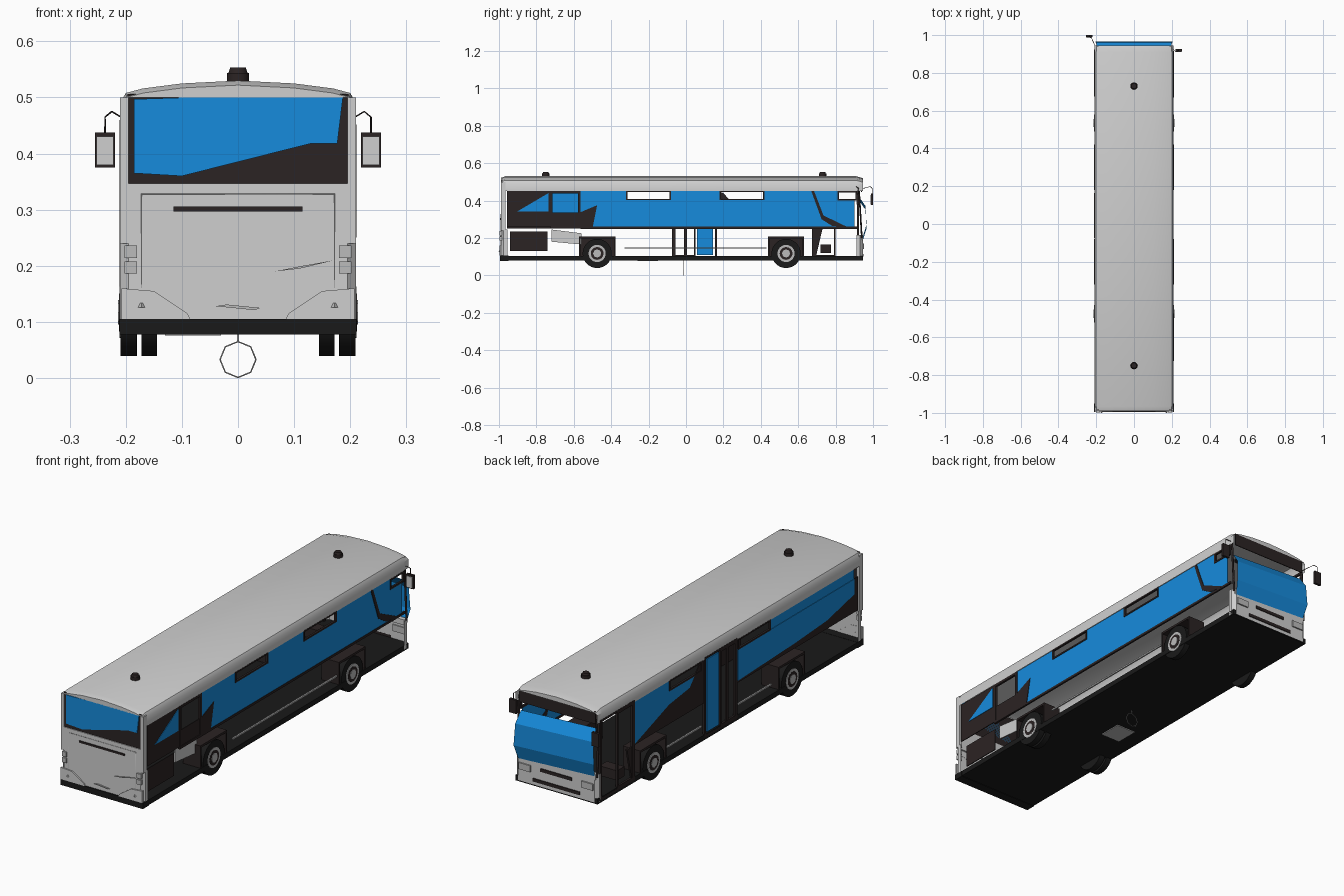
import bpy, bmesh, math
from mathutils import Vector, Matrix

cube = bpy.data.objects.get("Cube")
if cube:
    bpy.data.objects.remove(cube, do_unlink=True)


def material(name, colour):
    mat = bpy.data.materials.new(name)
    mat.use_nodes = True
    mat.diffuse_color = (*colour, 1)
    mat.node_tree.nodes["Principled BSDF"].inputs["Base Color"].default_value = (*colour, 1)
    return mat


grey = material("body grey", (.62, .62, .62))
dark = material("dark trim", (.024, .017, .017))
blue = material("blue glass", (.008, .26, .72))
rubber = material("black rubber", (.01, .01, .01))
silver = material("silver metal", (.5, .5, .5))


def finish(name, bm, mat, smooth=False):
    bmesh.ops.recalc_face_normals(bm, faces=bm.faces)
    mesh = bpy.data.meshes.new(name)
    bm.to_mesh(mesh)
    bm.free()
    mesh.materials.append(mat)
    ob = bpy.data.objects.new(name, mesh)
    bpy.context.collection.objects.link(ob)
    if smooth:
        bpy.ops.object.select_all(action='DESELECT')
        ob.select_set(True)
        bpy.context.view_layer.objects.active = ob
        bpy.ops.object.shade_smooth_by_angle(angle=math.radians(35))
    return ob


def box(name, mat, x, y, z):
    """Box from three (low, high) ranges."""
    bm = bmesh.new()
    bmesh.ops.create_cube(bm, size=1)
    for v in bm.verts:
        v.co = [(a + b) / 2 + c * (b - a) for (a, b), c in zip((x, y, z), v.co)]
    return finish(name, bm, mat)


def slab(name, mat, axis, place, points, thick=.004):
    """Flat outline across axis x (points are y, z) or axis y (points are x, z)."""
    bm = bmesh.new()
    start, end = place - thick / 2, place + thick / 2
    put = (lambda d, a, b: (d, a, b)) if axis == "x" else (lambda d, a, b: (a, d, b))
    face = bm.faces.new([bm.verts.new(put(start, a, b)) for a, b in points])
    out = bmesh.ops.extrude_face_region(bm, geom=[face])["geom"]
    moved = [g for g in out if isinstance(g, bmesh.types.BMVert)]
    bmesh.ops.translate(bm, verts=moved, vec=put(end - start, 0, 0))
    return finish(name, bm, mat)


def rect(a, b, c, d):
    return [(a, c), (b, c), (b, d), (a, d)]


def frame(name, mat, x, y, z, w=.008):
    """Rectangular frame on a side wall."""
    for part, yy, zz in (("rear", (y[0], y[0] + w), z), ("fore", (y[1] - w, y[1]), z),
                         ("sill", y, (z[0], z[0] + w)), ("head", y, (z[1] - w, z[1]))):
        box(f"{name}_{part}", mat, (x - .005, x + .005), yy, zz)


def cylinder(name, mat, centre, r1, r2, depth, axis="x", sides=24):
    bm = bmesh.new()
    turn = Matrix.Rotation(math.pi / 2, 4, "Y") if axis == "x" else Matrix()
    bmesh.ops.create_cone(bm, cap_ends=True, segments=sides, radius1=r1, radius2=r2,
                          depth=depth, matrix=Matrix.Translation(centre) @ turn)
    return finish(name, bm, mat, True)


def rod(name, mat, points, radius):
    curve = bpy.data.curves.new(name, "CURVE")
    curve.dimensions = "3D"
    curve.bevel_depth, curve.bevel_resolution = radius, 1
    line = curve.splines.new("POLY")
    line.points.add(len(points) - 1)
    for p, co in zip(line.points, points):
        p.co = (*co, 1)
    curve.materials.append(mat)
    ob = bpy.data.objects.new(name, curve)
    bpy.context.collection.objects.link(ob)
    return ob


def wrap(name, mat, end, low, high):
    """Bumper shell: rounded U in plan, running round one end of the body."""
    inner, tip = end * .955, end * .99
    plan = [(-.21, inner), (-.21, tip - end * .015), (-.195, tip)]
    plan += [(-a, b) for a, b in reversed(plan)]
    bm = bmesh.new()
    rows = [[bm.verts.new((a, b, h)) for a, b in plan] for h in (low, high)]
    for i in range(len(plan) - 1):
        bm.faces.new((rows[0][i], rows[0][i + 1], rows[1][i + 1], rows[1][i]))
    return finish(name, bm, mat, True)


# Roof shell, lofted along the body with softly dropped ends
half = [(.21, .45), (.21, .49), (.2, .508), (.17, .516), (.1, .525)]
arch = half + [(0, .53)] + [(-a, b) for a, b in reversed(half)]
bm = bmesh.new()
rows = []
for y, drop in ((-.99, .008), (-.965, 0), (.91, 0), (.945, .01)):
    rows.append([bm.verts.new((a * (1 - drop), y, b - drop * (b > .5))) for a, b in arch])
for one, two in zip(rows, rows[1:]):
    for i in range(len(arch) - 1):
        bm.faces.new((one[i], one[i + 1], two[i + 1], two[i]))
for row in (rows[0], rows[-1]):
    bm.faces.new(row[2:-2])
finish("roof", bm, grey, True)
for name, y in (("front", .73), ("rear", -.75)):
    cylinder(name + "_roof_vent_base", dark, (0, y, .534), .02, .02, .02, "z", 12)
    cylinder(name + "_roof_vent_cap", dark, (0, y, .547), .018, .014, .012, "z", 12)

# Floor
box("floor", rubber, (-.21, .21), (-.985, .945), (.08, .104))
box("floor_hatch", silver, (-.13, -.03), (-.26, -.15), (.076, .08))
ring = [(.032 * math.cos(i * math.pi / 4), -.015, .033 + .032 * math.sin(i * math.pi / 4))
        for i in range(9)]
rod("underfloor_ring", silver, ring, .0015)
rod("ring_stem", silver, [(0, -.015, .066), (0, -.015, .08)], .002)

# Rear wall, window and lamps
wrap("rear_wall", grey, -1, .104, .245)
box("rear_wall_upper", grey, (-.208, .208), (-.99, -.982), (.24, .347))
box("rear_bumper", rubber, (-.211, .211), (-.995, -.95), (.078, .105))
slab("rear_window_surround", dark, "y", -.984, rect(-.197, .197, .345, .506))
slab("rear_window", blue, "y", -.986, [(-.185, .365), (-.1, .36), (.13, .418), (.177, .418),
     (.187, .5), (.1, .506), (-.185, .497)], .008)
slab("rear_slot", dark, "y", -.991, rect(-.115, .115, .297, .306), .006)
slab("rear_handle", silver, "y", -.992, [(.065, .19), (.11, .195), (.172, .21), (.11, .199)], .006)
slab("rear_badge_recess", silver, "y", -.992, [(-.04, .128), (.03, .121), (.04, .125), (-.02, .131)], .006)
rod("rear_hatch_seam", silver, [(-.172, -.991, .16), (-.172, -.991, .328), (.172, -.991, .328),
    (.172, -.991, .16)], .001)
for side, s in (("left", 1), ("right", -1)):
    box(side + "_rear_pillar", grey, sorted((s * .195, s * .21)), (-.99, -.965), (.24, .5))
    slab(side + "_bumper_corner", grey, "y", -.992, [(s * .085, .105), (s * .09, .115),
         (s * .15, .155), (s * .208, .16), (s * .208, .105)], .008)
    cylinder(side + "_reflector", silver, (s * .172, -.994, .13), .008, .004, .008, "z", 4)
    for z in (.197, .225):
        box(side + "_rear_lamp", silver, sorted((s * .18, s * .202)), (-.997, -.985), (z - .011, z + .011))

# Front fascia, sign and tilted windscreen
wrap("front_fascia", grey, .955, .085, .215)
box("front_fascia_top", grey, (-.2, .2), (.925, .945), (.19, .215))
slab("destination_sign", dark, "y", .938, rect(-.195, .195, .445, .503))
slab("front_grille", dark, "y", .947, rect(-.08, .08, .155, .17))
slab("front_lower_slot", dark, "y", .947, rect(-.12, .12, .1, .115))
bm = bmesh.new()
edges = [(.925, .42, .195), (.96, .37, .2), (.965, .27, .205), (.945, .205, .195)]
rows = [[bm.verts.new((w, y, z - .02 * (w > 0))), bm.verts.new((-w, y, z))] for y, z, w in edges]
for one, two in zip(rows, rows[1:]):
    bm.faces.new((one[0], one[1], two[1], two[0]))
finish("windscreen", bm, blue)
for s, side in ((1, "left"), (-1, "right")):
    rod(side + "_front_pillar", dark, [(s * .203, .94, .2), (s * .203, .925, .46)], .005)
    box(side + "_headlamp", silver, sorted((s * .13, s * .19)), (.94, .952), (.14, .17))

# Windows on the left side
X = .206
slab("left_rear_panel", dark, "x", X, rect(-.957, -.725, .26, .45))
slab("left_rear_quarter_glass", blue, "x", X, [(-.905, .34), (-.735, .34), (-.735, .44)], .008)
frame("left_hatch_frame", dark, X, (-.725, -.565), (.25, .45), .012)
slab("left_hatch_lower_panel", dark, "x", X, rect(-.725, -.565, .25, .335))
slab("left_window_wedge", dark, "x", X, [(-.57, .25), (-.5, .25), (-.475, .375), (-.57, .335)], .009)
slab("left_window_band", blue, "x", X, rect(-.565, .9, .26, .405))
slab("left_window_sill", dark, "x", X, rect(-.565, .92, .249, .26), .008)
slab("left_driver_diagonal", dark, "x", X, [(.67, .45), (.685, .45), (.735, .32), (.87, .255),
     (.78, .265), (.725, .3)], .009)
slab("left_driver_glass_top", blue, "x", X, rect(.67, .81, .405, .45))
frame("left_driver_opening", dark, X, (.81, .915), (.4, .45))
slab("left_box_panel", dark, "x", .19, rect(-.94, -.74, .13, .235))
slab("left_step_panel", grey, "x", .18, [(-.72, .18), (-.56, .165), (-.56, .225), (-.72, .245)])

# Windows on the right side
slab("right_front_panel", dark, "x", -X, [(.68, .25), (.165, .25), (.165, .45), (.2, .44),
     (.27, .36), (.42, .34)])
slab("right_front_glass", blue, "x", -X, [(.68, .25), (.42, .34), (.27, .36), (.23, .405), (.68, .405)])
slab("right_rear_panel", dark, "x", -X, rect(-.957, -.07, .25, .405))
slab("right_rear_glass", blue, "x", -X, [(-.08, .26), (-.5, .275), (-.73, .29), (-.93, .335),
     (-.93, .405), (-.08, .405)], .008)

# Upper window band with open vents on both sides
bands = {"left": (X, [(-.565, -.32), (-.08, .18), (.42, .67)]),
         "right": (-X, [(-.93, -.32), (.42, .68)])}
for side, (x, spans) in bands.items():
    for y in spans:
        slab(side + "_upper_glass", blue, "x", x, rect(*y, .404, .45))
    for y in ((-.32, -.08), (.18, .42)):
        frame(side + "_vent_frame", dark, x, y, (.402, .452), .007)

# Doors on the right side
frame("middle_door_frame", dark, -X, (-.075, .165), (.09, .46), .01)
frame("middle_door_rear_leaf", dark, -X, (-.065, .05), (.1, .45), .008)
slab("middle_door_glass", blue, "x", -X, rect(.06, .145, .11, .445), .008)
slab("middle_door_post", dark, "x", -X, rect(-.01, .005, .1, .45), .008)
frame("front_door_frame", dark, -X, (.675, .925), (.09, .46), .01)
frame("front_door_leaf", dark, -X, (.685, .8), (.1, .45), .008)
slab("front_door_wedge", dark, "x", -X, [(.68, .25), (.73, .25), (.695, .1), (.68, .1)], .008)
box("front_step_box", dark, (-.19, -.1), (.72, .775), (.12, .165))

# Wheels, wheel boxes and side rails
for side, s in (("left", 1), ("right", -1)):
    for axle, y, rows in (("rear", -.475, (.195, .158)), ("front", .535, (.194,))):
        name = f"{side}_{axle}"
        for x in rows:
            cylinder(name + "_tyre", rubber, (s * x, y, .117), .078, .078, .028, sides=28)
        cylinder(name + "_rim", silver, (s * .196, y, .117), .046, .046, .03)
        cylinder(name + "_rim_recess", dark, (s * .1965, y, .117), .034, .034, .031)
        cylinder(name + "_hub", silver, (s * .197, y, .117), .022, .022, .034, sides=8)
        low, high = y - .093, y + .093
        box(name + "_box_inner", dark, sorted((s * .12, s * .135)), (low, high), (.085, .205))
        box(name + "_box_top", dark, sorted((s * .12, s * .208)), (low, high), (.197, .207))
        for end in (low, high):
            box(name + "_box_end", dark, sorted((s * .12, s * .208)), (end - .004, end + .004), (.085, .207))
    for y in ((-.33, -.09), (.18, .43)):
        box(side + "_side_rail", silver, sorted((s * .2, s * .207)), y, (.143, .15))
box("left_middle_rail", silver, (.2, .207), (-.09, .18), (.143, .15))

# Mirrors on thin arms
for side, s, y in (("left", 1, .92), ("right", -1, .995)):
    span = sorted((s * .219, s * .255))
    box(side + "_mirror", dark, span, (y - .006, y + .006), (.375, .438))
    slab(side + "_mirror_glass", grey, "y", y - .007, rect(span[0] + .003, span[1] - .003, .38, .43))
    rod(side + "_mirror_arm", dark, [(s * .2, .93, .46), (s * .225, y - .01, .475),
        (s * .237, y, .465), (s * .237, y, .435)], .0015)
